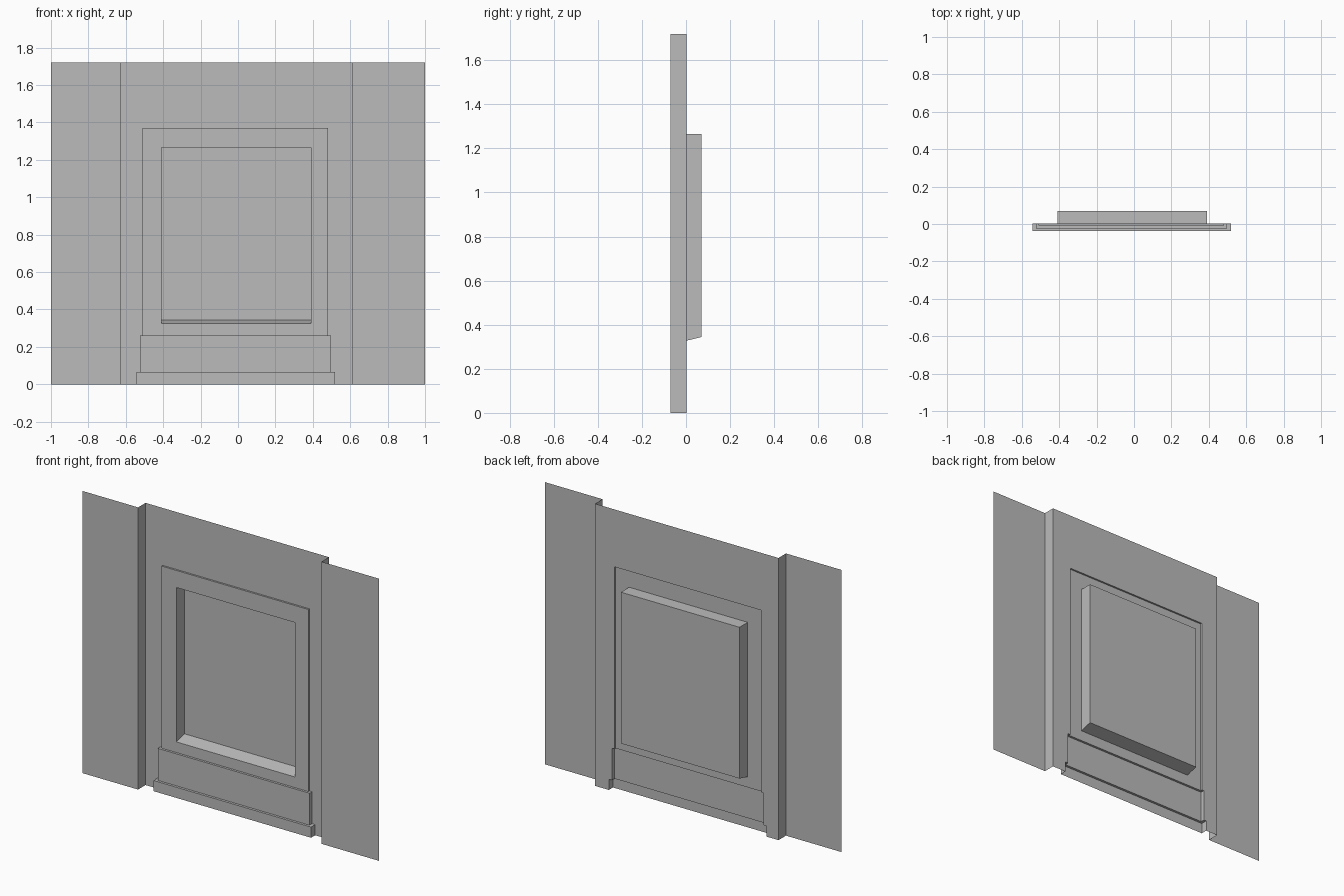
import bpy
import bmesh

cube = bpy.data.objects.get("Cube")
if cube:
    bpy.data.objects.remove(cube, do_unlink=True)

# One plaster grey for the whole wall
grey = bpy.data.materials.new("plaster grey")
grey.use_nodes = True
COLOR = (0.5, 0.5, 0.5, 1)
grey.diffuse_color = COLOR
grey.node_tree.nodes["Principled BSDF"].inputs["Base Color"].default_value = COLOR

HEIGHT = 1.72
WING_Y, WALL_Y, NICHE_Y = -0.07, 0.002, 0.07
WALL_L, WALL_R = -0.625, 0.612

# Reliefs from bottom to top: name, left, right, bottom, top, front depth
RELIEFS = [
    ("plinth", -0.543, 0.519, 0.0, 0.065, -0.038),
    ("lower_panel", -0.525, 0.498, 0.065, 0.26, -0.023),
    ("window_frame", -0.51, 0.482, 0.26, 1.37, -0.009),
]


def add_part(name, polygons):
    """Thin sheet object made of flat polygons."""
    bm = bmesh.new()
    for poly in polygons:
        bm.faces.new([bm.verts.new(p) for p in poly])
    bmesh.ops.remove_doubles(bm, verts=bm.verts[:], dist=0.0001)
    bmesh.ops.recalc_face_normals(bm, faces=bm.faces[:])
    mesh = bpy.data.meshes.new(name)
    bm.to_mesh(mesh)
    bm.free()
    mesh.materials.append(grey)
    obj = bpy.data.objects.new(name, mesh)
    bpy.context.collection.objects.link(obj)
    return obj


def upright(x0, x1, z0, z1, y):
    """Corners of a rectangle facing the front."""
    return [(x0, y, z0), (x1, y, z0), (x1, y, z1), (x0, y, z1)]


def bridge(a, b):
    """Quads joining two matching rectangles edge by edge."""
    return [(a[i], a[i - 1], b[i - 1], b[i]) for i in range(4)]


# Side wings with the returns that step back to the wall
for name, outer, inner in (("right_wing", -1, WALL_L), ("left_wing", 1, WALL_R)):
    add_part(name, [
        upright(outer, inner, 0, HEIGHT, WING_Y),
        [(inner, WING_Y, 0), (inner, WALL_Y, 0),
         (inner, WALL_Y, HEIGHT), (inner, WING_Y, HEIGHT)],
    ])

# Middle wall, cut out around the stepped reliefs
outline = [(WALL_L, 0), (WALL_L, HEIGHT), (WALL_R, HEIGHT), (WALL_R, 0)]
for _, x0, x1, z0, z1, y in RELIEFS:
    outline += [(x1, z0), (x1, z1)]
for _, x0, x1, z0, z1, y in reversed(RELIEFS):
    outline += [(x0, z1), (x0, z0)]
add_part("middle_wall", [[(x, WALL_Y, z) for x, z in outline]])

# Niche pushed back from the frame, with a sloping sill
niche_back = upright(-0.41, 0.39, 0.344, 1.266, NICHE_Y)
niche_front = upright(-0.41, 0.39, 0.325, 1.266, RELIEFS[-1][5])
add_part("niche", [niche_back] + bridge(niche_front, niche_back))

# Plinth, lower panel and window frame
for i, (name, x0, x1, z0, z1, y) in enumerate(RELIEFS):
    front = upright(x0, x1, z0, z1, y)
    polygons = [[(x, y, z0), (x, WALL_Y, z0), (x, WALL_Y, z1), (x, y, z1)]
                for x in (x0, x1)]
    ledge = [(x0, WALL_Y), (x0, y), (x1, y), (x1, WALL_Y)]
    if name == "window_frame":
        polygons += bridge(front, niche_front)
    else:
        polygons.append(front)
        _, n0, n1, _, _, ny = RELIEFS[i + 1]
        ledge += [(n1, WALL_Y), (n1, ny), (n0, ny), (n0, WALL_Y)]
    polygons.append([(px, py, z1) for px, py in ledge])
    add_part(name, polygons)
